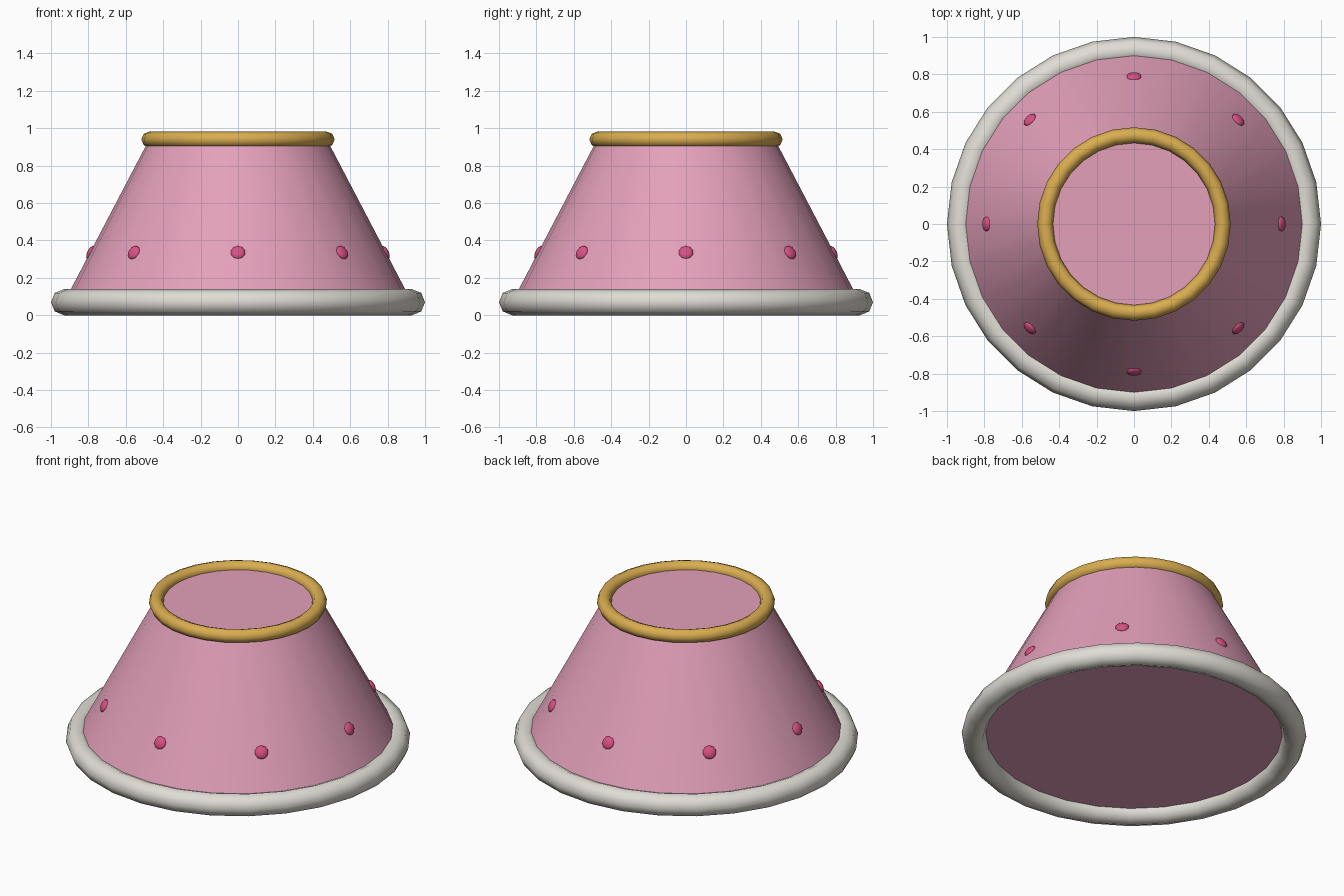
import bpy
import math
from mathutils import Matrix, Vector

cube = bpy.data.objects.get("Cube")
if cube:
    bpy.data.objects.remove(cube, do_unlink=True)

SEGMENTS = 28
BASE_R, BASE_Z = 0.93, 0.07
TOP_R, TOP_Z = 0.475, 0.94


def material(name, color):
    mat = bpy.data.materials.new(name)
    mat.use_nodes = True
    mat.diffuse_color = (*color, 1)
    mat.node_tree.nodes["Principled BSDF"].inputs["Base Color"].default_value = (*color, 1)
    return mat


def finish(name, mat):
    obj = bpy.context.object
    obj.name = name
    obj.data.materials.append(mat)
    return obj


def ring(name, radius, thickness, z, mat):
    bpy.ops.mesh.primitive_torus_add(
        major_segments=SEGMENTS, minor_segments=8,
        major_radius=radius, minor_radius=thickness, location=(0, 0, z))
    bpy.ops.object.shade_smooth()
    return finish(name, mat)


pink = material("pink", (0.77, 0.35, 0.49))
cream = material("warm white", (0.74, 0.72, 0.66))
gold = material("gold", (0.70, 0.42, 0.08))
rose = material("deep rose", (0.70, 0.08, 0.23))

# Tapered body with closed ends
bpy.ops.mesh.primitive_cone_add(
    vertices=SEGMENTS, radius1=BASE_R, radius2=TOP_R,
    depth=TOP_Z - BASE_Z, location=(0, 0, (BASE_Z + TOP_Z) / 2))
bpy.ops.object.shade_smooth_by_angle(angle=math.radians(30))
finish("tapered_body", pink)

# Rolled rims
ring("bottom_rim", BASE_R, 0.07, BASE_Z, cream)
ring("top_rim", TOP_R, 0.042, TOP_Z, gold)

# Flattened studs lying on the slope
tilt = math.atan2(BASE_R - TOP_R, TOP_Z - BASE_Z)
for i in range(8):
    angle = i * math.tau / 8
    out = Vector((math.cos(angle), math.sin(angle), 0))
    normal = out * math.cos(tilt) + Vector((0, 0, math.sin(tilt)))
    side = Vector((-out.y, out.x, 0))
    axes = Matrix((side, normal.cross(side), normal)).transposed().to_4x4()
    bpy.ops.mesh.primitive_uv_sphere_add(segments=10, ring_count=6, radius=1)
    bpy.ops.object.shade_smooth()
    stud = finish(f"stud_{i + 1}", rose)
    stud.matrix_world = (Matrix.Translation(out * 0.787 + Vector((0, 0, 0.335)))
                         @ axes @ Matrix.Diagonal((0.04, 0.04, 0.019, 1)))
